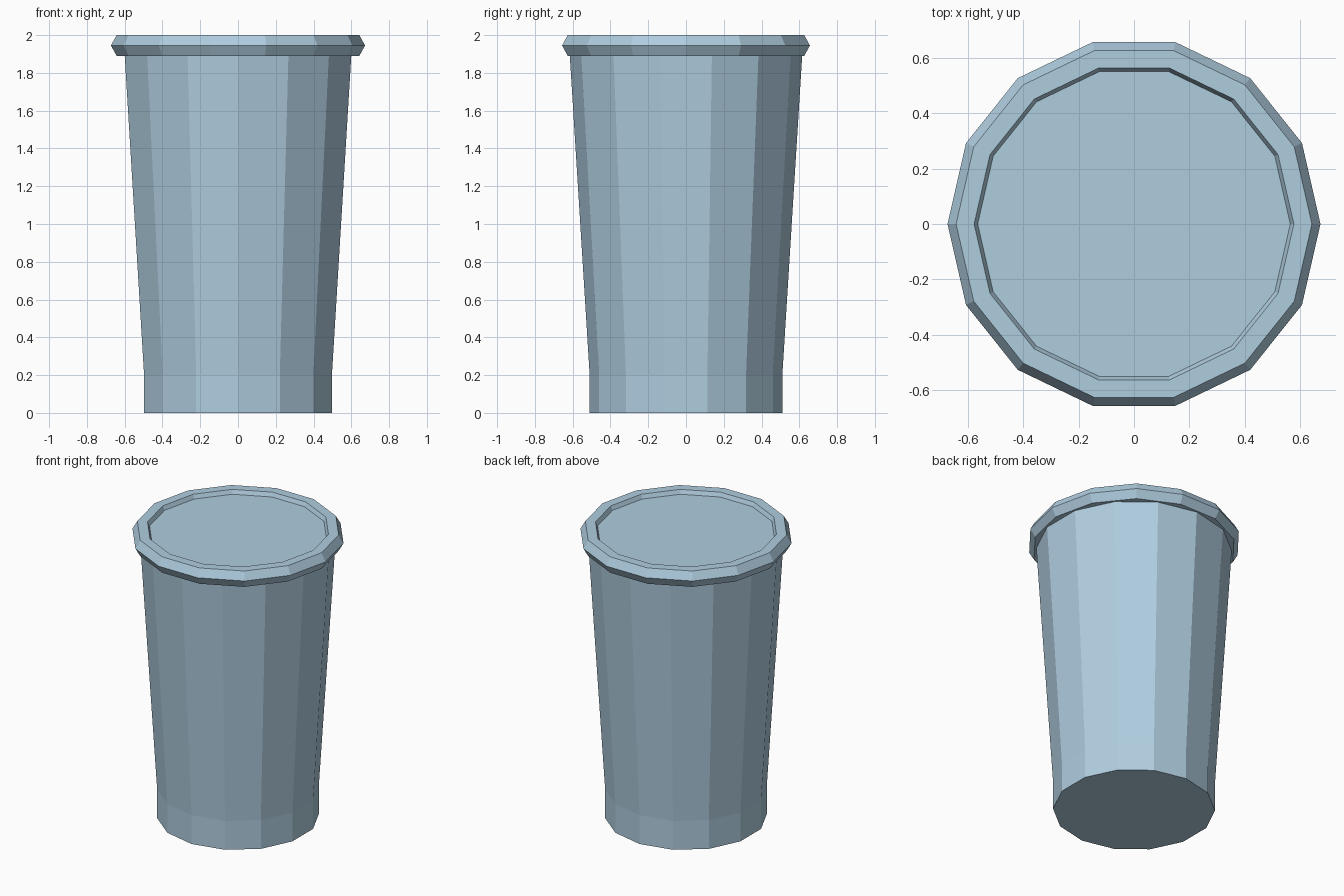
import bpy, bmesh
from math import sin, cos, pi

SIDES = 14

cube = bpy.data.objects.get("Cube")
if cube:
    bpy.data.objects.remove(cube, do_unlink=True)

# Single flat colour
blue = bpy.data.materials.new("pale blue")
blue.use_nodes = True
colour = (0.43, 0.61, 0.74, 1)
blue.diffuse_color = colour
blue.node_tree.nodes["Principled BSDF"].inputs["Base Color"].default_value = colour


def turned_solid(name, profile, start):
    """Closed faceted solid from (radius, height) rings, first vertex at angle start."""
    bm = bmesh.new()
    rings = []
    for r, z in profile:
        angles = [start + 2 * pi * i / SIDES for i in range(SIDES)]
        rings.append([bm.verts.new((r * cos(a), r * sin(a), z)) for a in angles])
    for low, high in zip(rings, rings[1:]):
        for i in range(SIDES):
            j = (i + 1) % SIDES
            bm.faces.new((low[i], low[j], high[j], high[i]))
    bm.faces.new(rings[0][::-1])
    bm.faces.new(rings[-1])
    bmesh.ops.recalc_face_normals(bm, faces=bm.faces)
    mesh = bpy.data.meshes.new(name)
    bm.to_mesh(mesh)
    bm.free()
    mesh.materials.append(blue)
    obj = bpy.data.objects.new(name, mesh)
    bpy.context.collection.objects.link(obj)
    return obj


# Tapered cup with a straight foot, its top tucked into the lid
turned_solid("cup_body", [(0.51, 0), (0.51, 0.2), (0.617, 1.92)], pi / 2)

# Lid with a bevelled rim and a shallow recessed top
turned_solid("lid", [(0.642, 1.89), (0.673, 1.945), (0.642, 2.0),
                     (0.577, 2.0), (0.564, 1.972)], 0)
